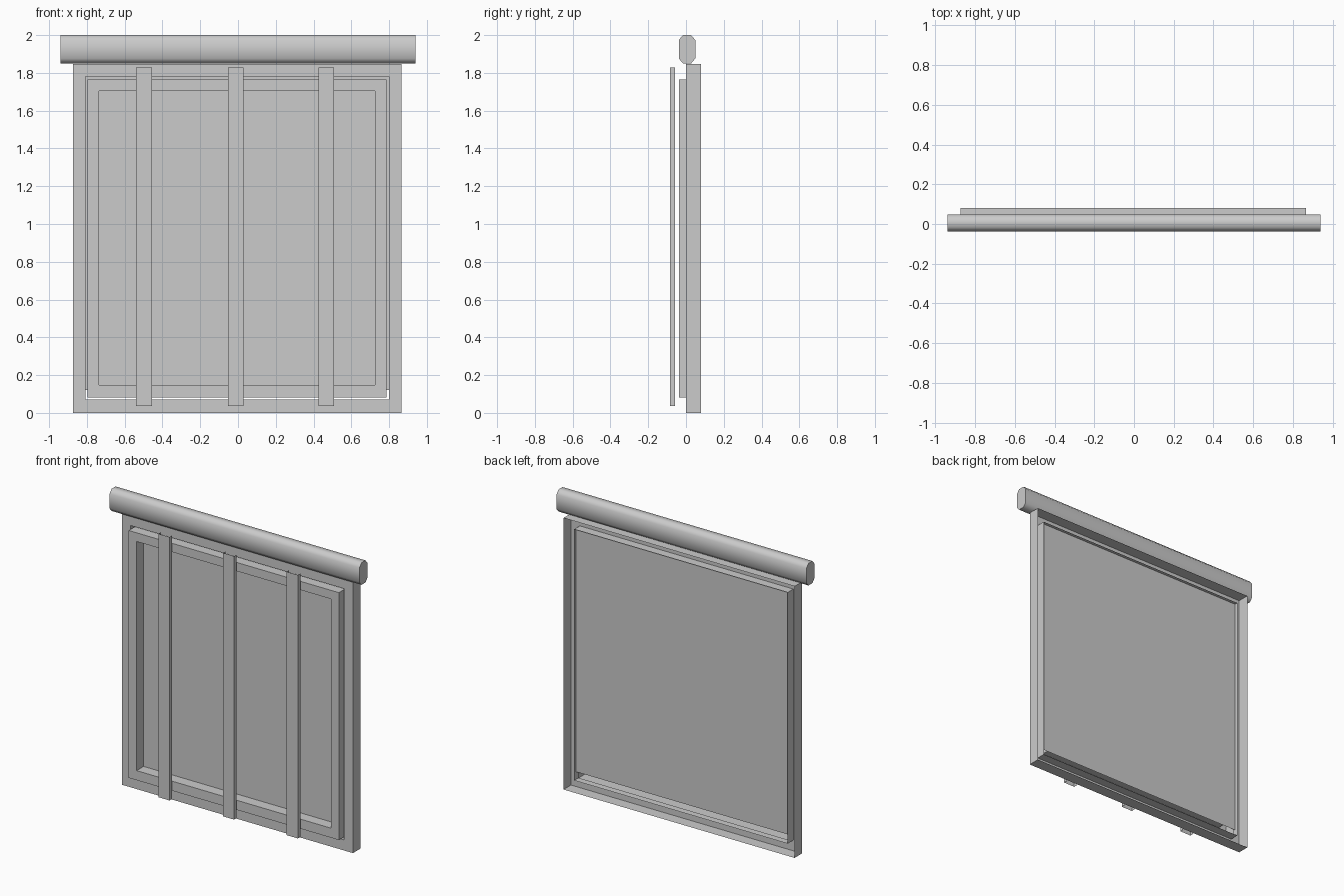
import bpy
import math

if "Cube" in bpy.data.objects:
    bpy.data.objects.remove(bpy.data.objects["Cube"])


def make(name, verts, faces):
    mesh = bpy.data.meshes.new(name)
    mesh.from_pydata(verts, [], faces)
    mesh.update()
    ob = bpy.data.objects.new(name, mesh)
    bpy.context.collection.objects.link(ob)
    return ob


def rect(x0, x1, z0, z1, y):
    return [(x0, y, z0), (x1, y, z0), (x1, y, z1), (x0, y, z1)]


def channel_ring(name, outer, inner, front, back_out, back_in):
    """Rectangular ring of pressed channel, open at the back."""
    verts = (rect(*outer, back_out) + rect(*outer, front)
             + rect(*inner, front) + rect(*inner, back_in))
    faces = []
    for r in range(3):
        for i in range(4):
            j = (i + 1) % 4
            faces.append((r * 4 + i, r * 4 + j, r * 4 + 4 + j, r * 4 + 4 + i))
    return make(name, verts, faces)


# Outer surround and the raised inner frame
channel_ring("outer_frame", (-0.873, 0.865, 0.0, 1.847),
             (-0.807, 0.799, 0.072, 1.78), 0.0, 0.08, 0.06)
channel_ring("inner_frame", (-0.796, 0.785, 0.082, 1.764),
             (-0.736, 0.725, 0.147, 1.705), -0.038, 0.037, 0.037)

# Thin sheet filling the opening
make("panel", rect(-0.807, 0.799, 0.122, 1.78, 0.038), [(0, 1, 2, 3)])

# Vertical bars: front and two sides, open at back and ends
for k, x in enumerate((-0.498, -0.012, 0.467)):
    w, front, back = 0.042, -0.085, -0.058
    path = [(x - w, back), (x - w, front), (x + w, front), (x + w, back)]
    verts = [(px, py, z) for z in (0.037, 1.828) for px, py in path]
    make(f"vertical_bar_{k + 1}", verts,
         [(i, i + 1, i + 5, i + 4) for i in range(3)])

# Rounded top housing: chamfered profile along x
y0, y1, z0, z1, cy, cz = -0.038, 0.049, 1.85, 2.0, 0.022, 0.026
prof = [(y0 + cy, z0), (y1 - cy, z0), (y1, z0 + cz), (y1, z1 - cz),
        (y1 - cy, z1), (y0 + cy, z1), (y0, z1 - cz), (y0, z0 + cz)]
n = len(prof)
verts = [(x, y, z) for x in (-0.94, 0.94) for y, z in prof]
faces = [(i, i + n, (i + 1) % n + n, (i + 1) % n) for i in range(n)]
faces += [tuple(range(n)), tuple(reversed(range(n, 2 * n)))]
housing = make("top_housing", verts, [tuple(reversed(f)) for f in faces])
bpy.ops.object.select_all(action='DESELECT')
housing.select_set(True)
bpy.context.view_layer.objects.active = housing
bpy.ops.object.shade_smooth_by_angle(angle=math.radians(62))
